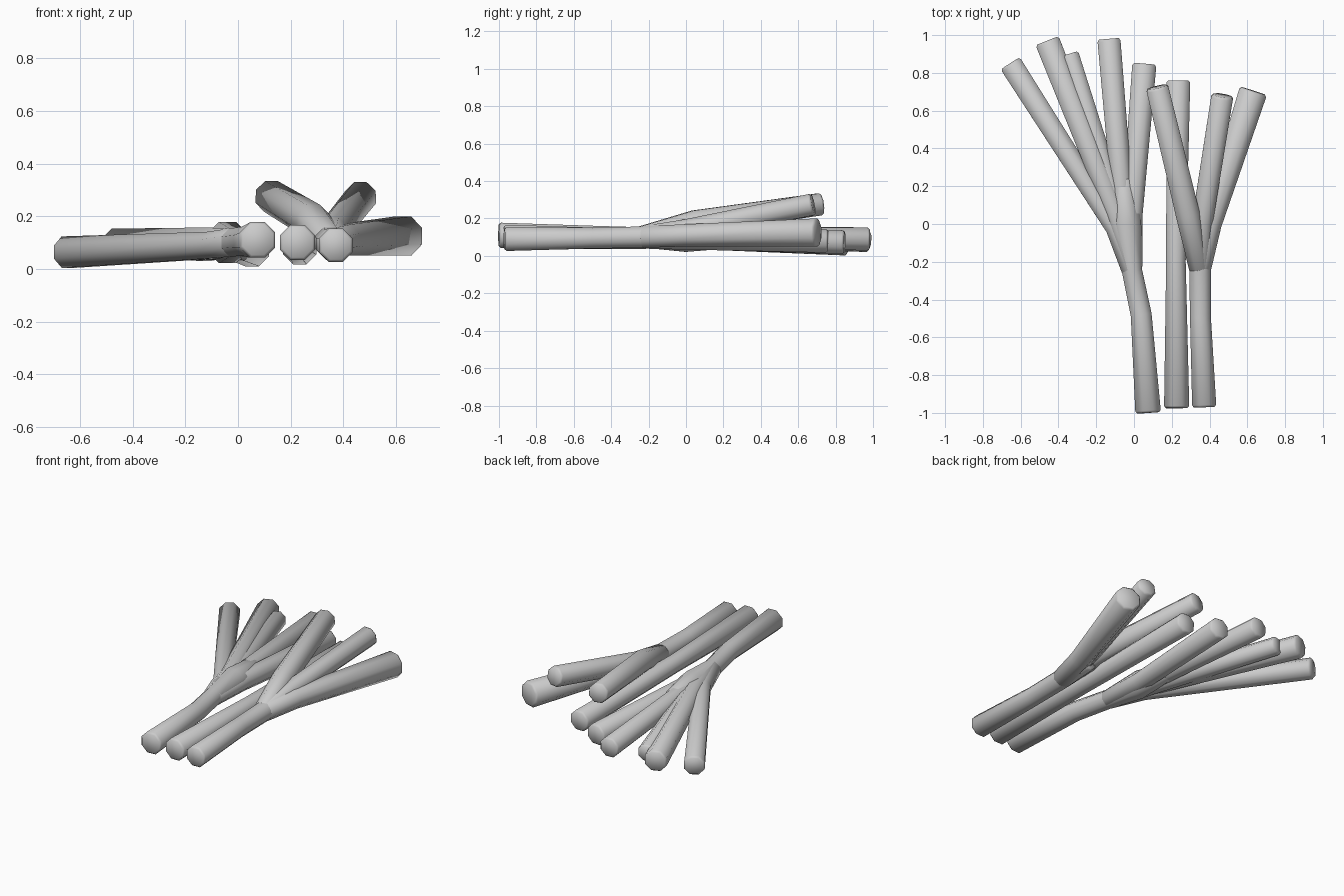
import bpy, bmesh, math
from mathutils import Vector

cube = bpy.data.objects.get("Cube")
if cube:
    bpy.data.objects.remove(cube)

grey = bpy.data.materials.new("plain grey")
grey.use_nodes = True
grey.diffuse_color = (0.6, 0.6, 0.6, 1)
bsdf = grey.node_tree.nodes["Principled BSDF"]
bsdf.inputs["Base Color"].default_value = grey.diffuse_color
bsdf.inputs["Roughness"].default_value = 0.8

SIDES = 8


def stick(name, path):
    """Eight-sided tube through (x, y, z, radius) points with softened ends."""
    pts = [Vector(p[:3]) for p in path]
    radii = [p[3] for p in path]
    dirs = [(b - a).normalized() for a, b in zip(pts, pts[1:])]
    tangents = [dirs[0]] + [(a + b).normalized() for a, b in zip(dirs, dirs[1:])] + [dirs[-1]]
    # Pull the end rings in and add a smaller rim to chamfer each end
    rim = 0.012
    rings = [(pts[0], tangents[0], radii[0] * 0.85),
             (pts[0] + tangents[0] * rim, tangents[0], radii[0])]
    rings += list(zip(pts[1:-1], tangents[1:-1], radii[1:-1]))
    rings += [(pts[-1] - tangents[-1] * rim, tangents[-1], radii[-1]),
              (pts[-1], tangents[-1], radii[-1] * 0.85)]
    bm = bmesh.new()
    loops = []
    for centre, tangent, radius in rings:
        side = tangent.cross(Vector((0, 0, 1))).normalized()
        up = side.cross(tangent)
        angles = [math.tau * (i + 0.5) / SIDES for i in range(SIDES)]
        loops.append([bm.verts.new(centre + (side * math.cos(a) + up * math.sin(a)) * radius)
                      for a in angles])
    for low, high in zip(loops, loops[1:]):
        for i in range(SIDES):
            j = (i + 1) % SIDES
            bm.faces.new((low[i], low[j], high[j], high[i]))
    bm.faces.new(loops[0])
    bm.faces.new(loops[-1])
    bmesh.ops.recalc_face_normals(bm, faces=bm.faces)
    for face in bm.faces:
        face.smooth = True
    mesh = bpy.data.meshes.new(name)
    bm.to_mesh(mesh)
    bm.free()
    mesh.materials.append(grey)
    obj = bpy.data.objects.new(name, mesh)
    bpy.context.collection.objects.link(obj)


# Wide branch: bent stem and five twigs fanning from the fork
fork = (-0.01, -0.25, 0.10, 0.058)
stem = [(0.075, -1.0, 0.11, 0.073), (0.038, -0.48, 0.105, 0.06)]
stick("wide_branch_stem", stem + [fork, (-0.04, 0.0, 0.10, 0.085), (-0.06, 0.24, 0.095, 0.06)])
twigs = {
    "outer": [(-0.10, -0.02, 0.09, 0.055), (-0.655, 0.85, 0.063, 0.065)],
    "upper": [(-0.10, 0.06, 0.10, 0.062), (-0.46, 0.97, 0.087, 0.071)],
    "thin": [(-0.08, 0.05, 0.09, 0.06), (-0.345, 0.9, 0.08, 0.056)],
    "middle": [(-0.055, 0.05, 0.10, 0.06), (-0.133, 0.98, 0.09, 0.066)],
    "inner": [(-0.01, 0.05, 0.09, 0.06), (0.055, 0.848, 0.073, 0.069)],
}
for label, path in twigs.items():
    stick("wide_branch_" + label + "_twig", [fork] + path)

# Straight stick lying between the branches
stick("straight_stick", [(0.226, -0.975, 0.10, 0.072), (0.222, -0.2, 0.09, 0.056),
                         (0.235, 0.76, 0.08, 0.068)])

# Short branch: stem, two raised twigs and one low thick twig
fork = (0.35, -0.24, 0.10, 0.062)
stick("short_branch_stem", [(0.372, -0.97, 0.09, 0.069), (0.352, -0.5, 0.095, 0.06),
                            fork, (0.355, 0.0, 0.12, 0.068)])
twigs = {
    "crossing": [(0.285, 0.05, 0.18, 0.069), (0.122, 0.725, 0.277, 0.064)],
    "raised": [(0.36, 0.0, 0.14, 0.06), (0.468, 0.68, 0.275, 0.063)],
    "low": [(0.405, 0.0, 0.11, 0.064), (0.632, 0.705, 0.125, 0.081)],
}
for label, path in twigs.items():
    stick("short_branch_" + label + "_twig", [fork] + path)
